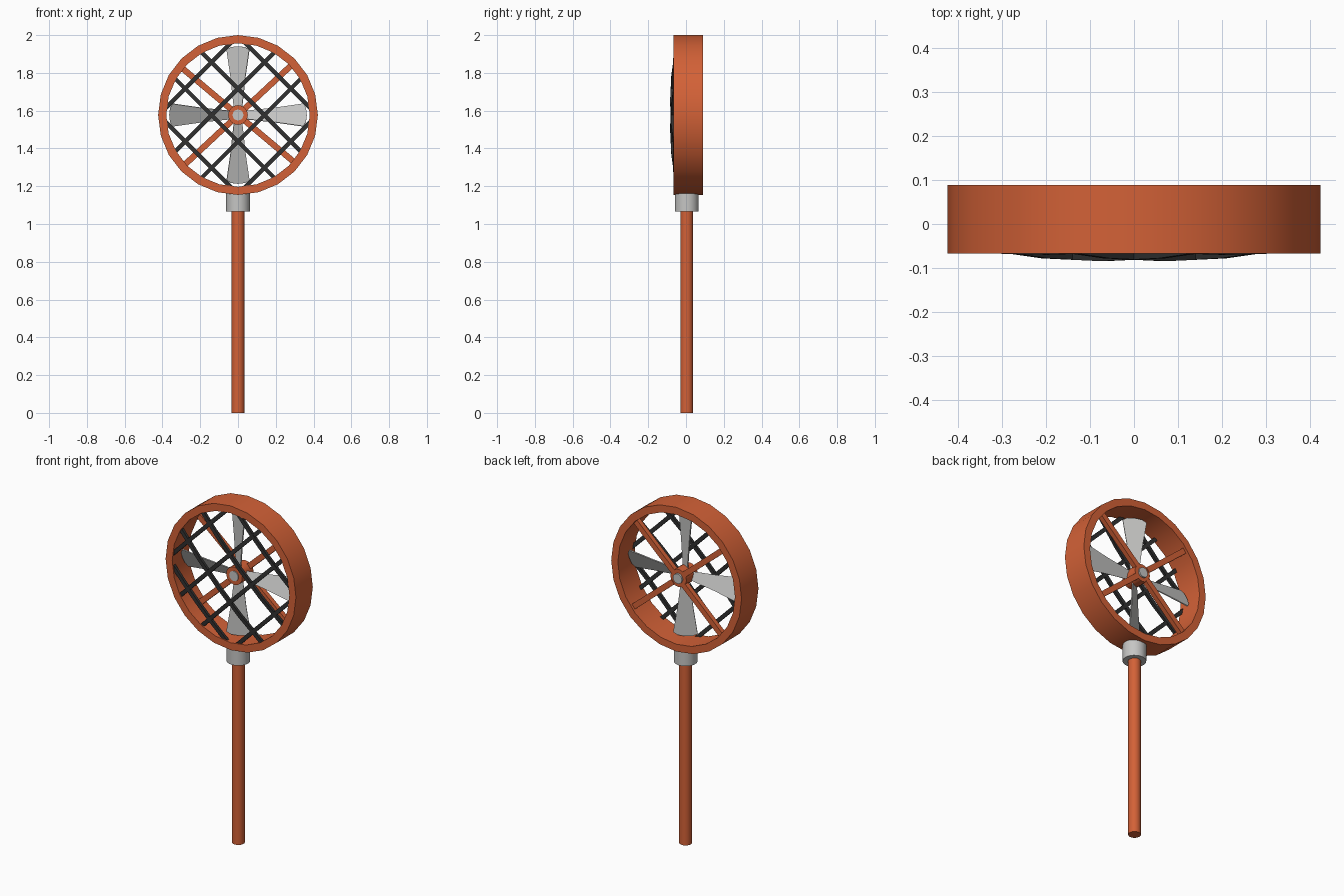
import bpy, bmesh, math
from mathutils import Vector, Matrix

if "Cube" in bpy.data.objects:
    bpy.data.objects.remove(bpy.data.objects["Cube"])

CZ = 1.577  # height of the fan axis


def mat(name, c):
    m = bpy.data.materials.new(name)
    m.diffuse_color = (*c, 1)
    m.use_nodes = True
    m.node_tree.nodes["Principled BSDF"].inputs["Base Color"].default_value = m.diffuse_color
    return m


ORANGE = mat("orange paint", (0.65, 0.12, 0.038))
GREY = mat("light grey metal", (0.56, 0.56, 0.55))
DARK = mat("dark wire", (0.03, 0.03, 0.03))


def finish(name, bm, material, smooth=False):
    bmesh.ops.recalc_face_normals(bm, faces=bm.faces)
    me = bpy.data.meshes.new(name)
    bm.to_mesh(me)
    bm.free()
    me.materials.append(material)
    ob = bpy.data.objects.new(name, me)
    bpy.context.collection.objects.link(ob)
    if smooth:
        bpy.ops.object.select_all(action='DESELECT')
        ob.select_set(True)
        bpy.context.view_layer.objects.active = ob
        bpy.ops.object.shade_smooth_by_angle(angle=math.radians(30))
    return ob


def cylinder(name, r, a, b, material, sides=24):
    a, b = Vector(a), Vector(b)
    bm = bmesh.new()
    m = Matrix.Translation((a + b) / 2) @ (b - a).to_track_quat('Z', 'Y').to_matrix().to_4x4()
    bmesh.ops.create_cone(bm, cap_ends=True, segments=sides, radius1=r, radius2=r,
                          depth=(b - a).length, matrix=m)
    return finish(name, bm, material, True)


def tube(name, ro, ri, y0, y1, material, sides=24):
    bm = bmesh.new()
    rings = []
    for i in range(sides):
        t = 2 * math.pi * i / sides
        rings.append([bm.verts.new((r * math.cos(t), y, CZ + r * math.sin(t)))
                      for r, y in ((ro, y0), (ro, y1), (ri, y1), (ri, y0))])
    for i in range(sides):
        p, q = rings[i], rings[(i + 1) % sides]
        for k in range(4):
            bm.faces.new((p[k], q[k], q[(k + 1) % 4], p[(k + 1) % 4]))
    return finish(name, bm, material, True)


def bar(name, pts, side, w, d, material):
    """Rectangular bar through pts: width w along side, depth d along y."""
    bm = bmesh.new()
    loops = []
    for p in pts:
        loops.append([bm.verts.new(p + side * (sx * w / 2) + Vector((0, sy * d / 2, 0)))
                      for sx, sy in ((-1, -1), (1, -1), (1, 1), (-1, 1))])
    for p, q in zip(loops, loops[1:]):
        for k in range(4):
            bm.faces.new((p[k], q[k], q[(k + 1) % 4], p[(k + 1) % 4]))
    bm.faces.new(loops[0])
    bm.faces.new(loops[-1])
    return finish(name, bm, material)


# Pole and collar
cylinder("pole", 0.034, (0, 0.004, 0), (0, 0.004, 1.1), ORANGE)
cylinder("collar", 0.063, (0, 0.004, 1.065), (0, 0.004, 1.18), GREY)

# Round housing, hub and axle
tube("housing_ring", 0.423, 0.38, -0.067, 0.089, ORANGE)
tube("hub", 0.052, 0.028, -0.035, 0.07, ORANGE, 16)
cylinder("axle", 0.029, (0, -0.04, CZ), (0, 0.08, CZ), GREY, 16)

# Rear spokes
for i, deg in enumerate((43, 140, 223, 320)):
    t = math.radians(deg)
    u = Vector((math.cos(t), 0, math.sin(t)))
    s = Vector((-u.z, 0, u.x))
    o = Vector((0, 0.06, CZ))
    bar(f"spoke_{i + 1}", [o + u * 0.045, o + u * 0.384], s, 0.032, 0.028, ORANGE)

# Pitched fan blades, wider and rounded at the tip
outline = [(0.04, 0.024), (0.2, 0.043), (0.345, 0.066), (0.36, 0.04), (0.364, 0.0)]
pitch = math.radians(25)
for i in range(4):
    t = i * math.pi / 2
    u = Vector((math.cos(t), 0, math.sin(t)))
    tan = Vector((-u.z, 0, u.x))
    chord = tan * math.cos(pitch) + Vector((0, math.sin(pitch), 0))
    nrm = u.cross(chord).normalized()
    o = Vector((0, 0.005, CZ))
    edge = outline + [(r, -w) for r, w in reversed(outline[:-1])]
    bm = bmesh.new()
    f = bm.faces.new([bm.verts.new(o + u * r + chord * w - nrm * 0.003) for r, w in edge])
    ext = bmesh.ops.extrude_face_region(bm, geom=[f], use_keep_orig=True)
    bmesh.ops.translate(bm, vec=nrm * 0.006,
                        verts=[v for v in ext["geom"] if isinstance(v, bmesh.types.BMVert)])
    finish(f"blade_{i + 1}", bm, GREY)

# Domed diagonal front grille
n = 0
for deg in (45, 135):
    t = math.radians(deg)
    u = Vector((math.cos(t), 0, math.sin(t)))
    s = Vector((-u.z, 0, u.x))
    for off in (-0.297, -0.099, 0.099, 0.297):
        half = math.sqrt(0.386 ** 2 - off ** 2)
        pts = []
        for k in (-1, -0.5, 0, 0.5, 1):
            r2 = off ** 2 + (k * half) ** 2
            pts.append(s * off + u * (k * half) + Vector((0, -0.078 + 0.18 * r2, CZ)))
        n += 1
        bar(f"grille_bar_{n}", pts, s, 0.022, 0.016, DARK)
